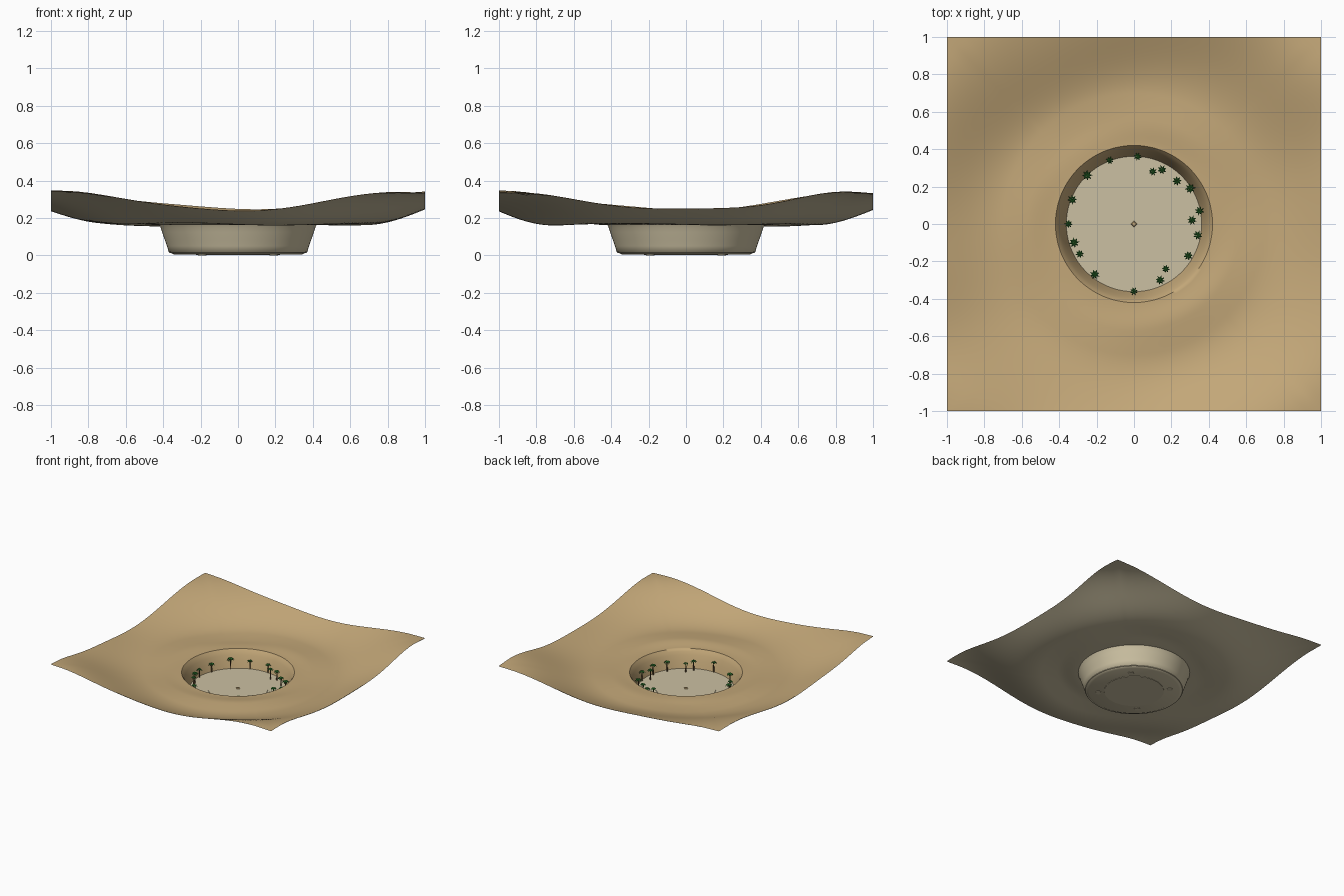
import bpy, bmesh, random
from math import sin, cos, pi, hypot
from mathutils import Vector, Matrix

random.seed(4)
if "Cube" in bpy.data.objects:
    bpy.data.objects.remove(bpy.data.objects["Cube"])


def material(name, rgb):
    m = bpy.data.materials.new(name)
    m.use_nodes = True
    m.diffuse_color = (*rgb, 1)
    m.node_tree.nodes["Principled BSDF"].inputs["Base Color"].default_value = (*rgb, 1)
    return m


SAND = material("sand", (0.55, 0.39, 0.19))
STONE = material("pale stone", (0.60, 0.53, 0.36))
LEAF = material("palm green", (0.03, 0.20, 0.03))
BARK = material("bark brown", (0.14, 0.08, 0.03))

RIM, FLOOR_R, FLOOR_Z = 0.42, 0.36, 0.03
SEGMENTS, RINGS = 160, 56


def smoothstep(a, b, v):
    t = min(1, max(0, (v - a) / (b - a)))
    return t * t * (3 - 2 * t)


def dune_height(x, y):
    """Flat around the pit, rising to the corners, with slanted ripples."""
    r = hypot(x, y)
    s = 0.9 * y - 0.45 * x
    ripple = sin(8.8 * (s - 0.07)) * (0.65 + 0.35 * cos(4 * x + 2 * y))
    ripple += 0.3 * sin(7 * x + 3 * y)
    edge = smoothstep(RIM, RIM + 0.15, r)
    return 0.166 + 0.165 * smoothstep(0.7, 1.35, r) + edge * (0.005 + 0.010 * ripple)


def finish(name, bm, mats, smooth=None):
    mesh = bpy.data.meshes.new(name)
    bm.to_mesh(mesh)
    bm.free()
    for m in mats:
        mesh.materials.append(m)
    ob = bpy.data.objects.new(name, mesh)
    bpy.context.collection.objects.link(ob)
    if smooth:
        bpy.ops.object.select_all(action="DESELECT")
        ob.select_set(True)
        bpy.context.view_layer.objects.active = ob
        bpy.ops.object.shade_smooth_by_angle(angle=smooth)
    return ob


def sheet(name, mat, pit_profile, drop, up):
    """Rings that follow the pit profile, then spread from the rim to a square."""
    bm = bmesh.new()
    rows = []
    for r, z in pit_profile:
        rows.append([bm.verts.new((r * cos(a), r * sin(a), z)) for a in angles])
    for i in range(RINGS + 1):
        t = i / RINGS
        row = []
        for a in angles:
            c, s = cos(a), sin(a)
            r = RIM + t * (1 / max(abs(c), abs(s)) - RIM)
            row.append(bm.verts.new((r * c, r * s, dune_height(r * c, r * s) - drop)))
        rows.append(row)
    for lower, upper in zip(rows, rows[1:]):
        for j in range(SEGMENTS):
            k = (j + 1) % SEGMENTS
            quad = [lower[j], upper[j], upper[k], lower[k]]
            bm.faces.new(quad if up else quad[::-1])
    bm.faces.new(rows[0] if up else rows[0][::-1])
    return finish(name, bm, [mat], 0.9)


angles = [2 * pi * j / SEGMENTS for j in range(SEGMENTS)]

# Sand surface with the pit wall, and the stone layer beneath it
sheet("sand_dunes", SAND,
      [(FLOOR_R, 0.025), (0.368, 0.05), (0.38, 0.085), (0.395, 0.125), (0.408, 0.15)], 0, True)
sheet("stone_underside", STONE,
      [(0.34, 0.004), (0.37, 0.018), (0.38, 0.05), (0.392, 0.085), (0.406, 0.125), (0.414, 0.15)],
      0.004, False)


def disc(name, mat, radius, z0, z1, at=(0, 0), sides=64, top=None):
    bm = bmesh.new()
    bmesh.ops.create_cone(bm, cap_ends=True, segments=sides, radius1=radius,
                          radius2=radius if top is None else top, depth=z1 - z0,
                          matrix=Matrix.Translation((*at, (z0 + z1) / 2)))
    return finish(name, bm, [mat], 0.6)


# Pit floor, raised middle, centre marker and feet
disc("pit_floor", STONE, 0.366, 0.012, FLOOR_Z)
disc("floor_platform", STONE, 0.225, FLOOR_Z - 0.01, FLOOR_Z + 0.004, sides=24)
disc("centre_marker", SAND, 0.02, FLOOR_Z, FLOOR_Z + 0.01, sides=4, top=0.012)
disc("base_ring", STONE, 0.225, 0.001, 0.01, sides=24)
for i in range(4):
    a = pi / 4 + i * pi / 2
    disc(f"base_foot_{i + 1}", STONE, 0.022, 0, 0.012, (0.27 * cos(a), 0.27 * sin(a)), 12)


def palm(name, x, y):
    """Tapered trunk with a crown of drooping folded fronds."""
    bm = bmesh.new()
    height = random.uniform(0.065, 0.085)
    reach = random.uniform(0.022, 0.030)
    base = Vector((x, y, FLOOR_Z - 0.002))
    bmesh.ops.create_cone(bm, cap_ends=True, segments=6, radius1=0.005, radius2=0.003,
                          depth=height, matrix=Matrix.Translation(base + Vector((0, 0, height / 2))))
    crown = base + Vector((0, 0, height))
    turn = random.uniform(0, pi)
    for i in range(8):
        a = turn + i * pi / 4
        out, side = Vector((cos(a), sin(a), 0)), Vector((-sin(a), cos(a), 0))

        def point(along, across, up):
            return bm.verts.new(crown + out * reach * along + side * reach * across
                                + Vector((0, 0, reach * up)))

        root, ridge, tip = point(0, 0, 0.1), point(0.55, 0, 0.2), point(1, 0, -0.45)
        for w in (-0.2, 0.2):
            edge = point(0.5, w, 0)
            faces = [bm.faces.new((root, edge, ridge)), bm.faces.new((ridge, edge, tip))]
            for f in faces:
                f.material_index = 1
                f.normal_update()
                if f.normal.z < 0:
                    f.normal_flip()
    finish(name, bm, [BARK, LEAF])


# Palms around the edge of the floor
spots = [(0.02, 0.36), (-0.13, 0.34), (-0.25, 0.26), (-0.33, 0.13), (-0.35, 0), (-0.32, -0.1),
         (-0.29, -0.16), (-0.21, -0.27), (0, -0.36), (0.14, -0.3), (0.17, -0.24), (0.29, -0.17),
         (0.34, -0.06), (0.31, 0.02), (0.35, 0.07), (0.3, 0.19), (0.23, 0.23), (0.15, 0.29),
         (0.1, 0.28)]
for n, (px, py) in enumerate(spots, 1):
    palm(f"palm_tree_{n}", px, py)
